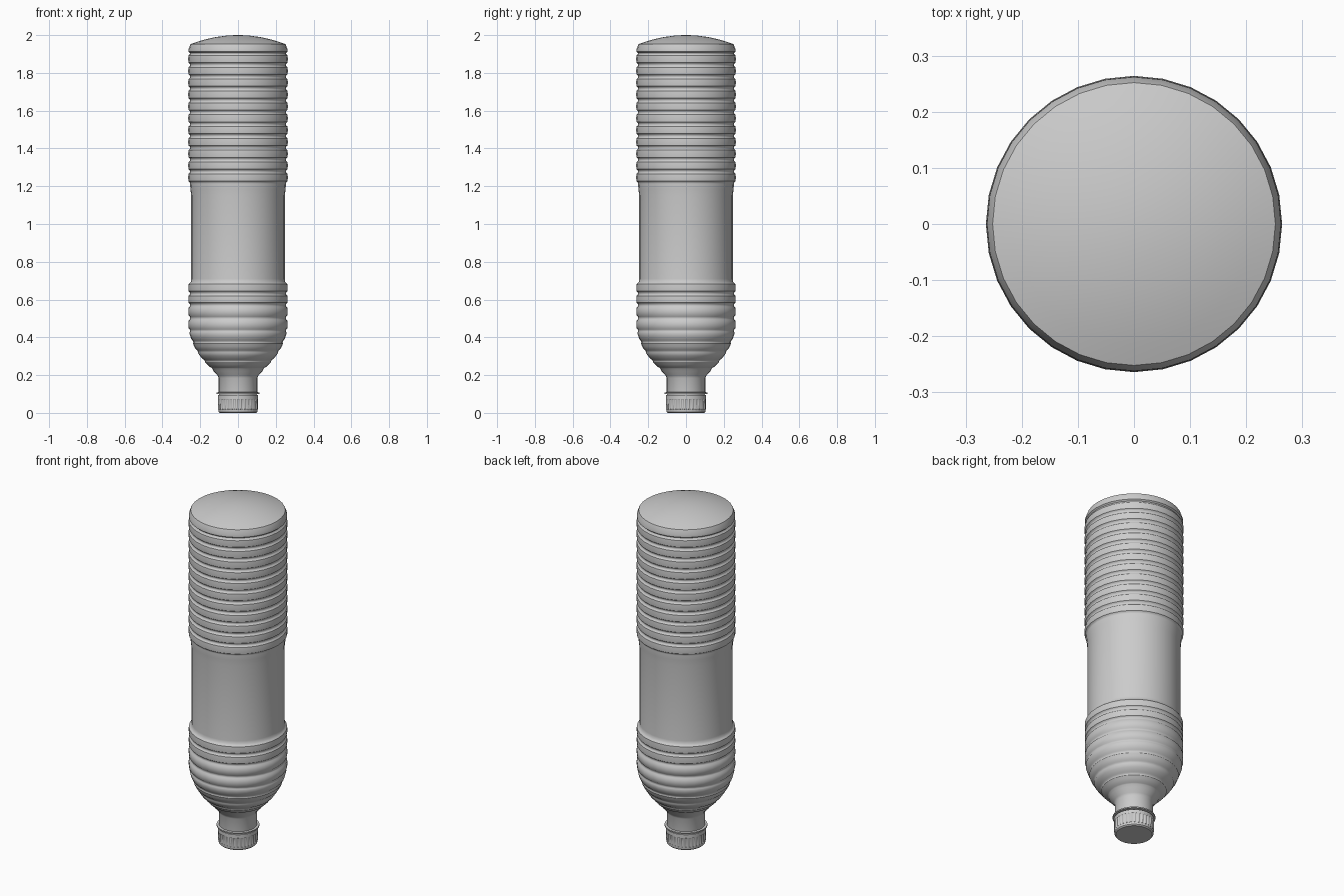
import bpy, bmesh, math

if "Cube" in bpy.data.objects:
    bpy.data.objects.remove(bpy.data.objects["Cube"])

SIDES = 32


def material(name, value):
    m = bpy.data.materials.new(name)
    m.diffuse_color = (value, value, value, 1)
    m.use_nodes = True
    m.node_tree.nodes["Principled BSDF"].inputs["Base Color"].default_value = m.diffuse_color
    return m


GREY = material("plain grey", 0.6)


def finish(name, bm, angle):
    bmesh.ops.remove_doubles(bm, verts=bm.verts, dist=0.00001)
    bmesh.ops.recalc_face_normals(bm, faces=bm.faces)
    mesh = bpy.data.meshes.new(name)
    bm.to_mesh(mesh)
    bm.free()
    mesh.materials.append(GREY)
    ob = bpy.data.objects.new(name, mesh)
    bpy.context.collection.objects.link(ob)
    bpy.ops.object.select_all(action='DESELECT')
    ob.select_set(True)
    bpy.context.view_layer.objects.active = ob
    bpy.ops.object.shade_smooth_by_angle(angle=math.radians(angle))
    return ob


def lathe(name, profile, sides=SIDES, angle=40, notch=None):
    """Revolve (radius, z) points; notch(i, level) may shrink the radius."""
    bm = bmesh.new()
    rings = []
    for k, (r, z) in enumerate(profile):
        ring = []
        for i in range(sides):
            a = 2 * math.pi * i / sides
            q = r - (notch(i, k) if notch else 0)
            ring.append(bm.verts.new((q * math.cos(a), q * math.sin(a), z)))
        rings.append(ring)
    for low, high in zip(rings, rings[1:]):
        for i in range(sides):
            j = (i + 1) % sides
            bm.faces.new((low[i], low[j], high[j], high[i]))
    bm.faces.new(rings[0][::-1])
    bm.faces.new(rings[-1])
    return finish(name, bm, angle)


def rib(z0, z1, r0, r1, depth):
    """Rounded bulge between two grooves, from radius r0 to r1."""
    h = z1 - z0
    pts = []
    for t, d in ((0.0, 1), (0.10, 0.85), (0.2, 0.15), (0.5, 0), (0.8, 0.15), (0.90, 0.85)):
        pts.append((r0 + (r1 - r0) * t - d * depth, z0 + h * t))
    return pts


# Bottle body: neck, ribbed shoulder, plain label band, ribbed barrel, domed base
body = [(0.098, 0.09), (0.102, 0.11), (0.102, 0.185), (0.108, 0.198), (0.130, 0.222)]
shoulder = [(0.235, 0.142), (0.277, 0.183), (0.327, 0.220), (0.378, 0.244), (0.435, 0.262)]
for (z0, r0), (z1, r1) in zip(shoulder, shoulder[1:]):
    body += rib(z0, z1, r0, r1, 0.006)
bands = [0.435, 0.502, 0.571, 0.632, 0.694]
for z0, z1 in zip(bands, bands[1:]):
    body += rib(z0, z1, 0.263, 0.263, 0.009)
body += [(0.250, 0.694), (0.248, 0.71), (0.248, 1.15), (0.252, 1.185), (0.254, 1.212)]
count, start, end = 11, 1.215, 1.905
step = (end - start) / count
for n in range(count):
    body += rib(start + n * step, start + (n + 1) * step, 0.264, 0.264, 0.010)
body += [(0.254, 1.905), (0.262, 1.912), (0.262, 1.925), (0.252, 1.952)]
for t in (0.85, 0.65, 0.45, 0.25, 0.08):
    body.append((0.252 * t, 1.952 + 0.048 * (1 - t ** 2)))
lathe("bottle_body", body)

# Collar flange between neck and cap
lathe("neck_collar", [(0.100, 0.099), (0.114, 0.101), (0.114, 0.108), (0.100, 0.110)])

# Screw cap with grip grooves cut round its side
cap = [(0.097, 0.0), (0.103, 0.006), (0.104, 0.018), (0.106, 0.020),
       (0.107, 0.070), (0.107, 0.074), (0.107, 0.094), (0.098, 0.096)]
lathe("screw_cap", cap, sides=128, angle=30,
      notch=lambda i, k: 0.004 if k in (3, 4) and i % 4 < 2 else 0)
